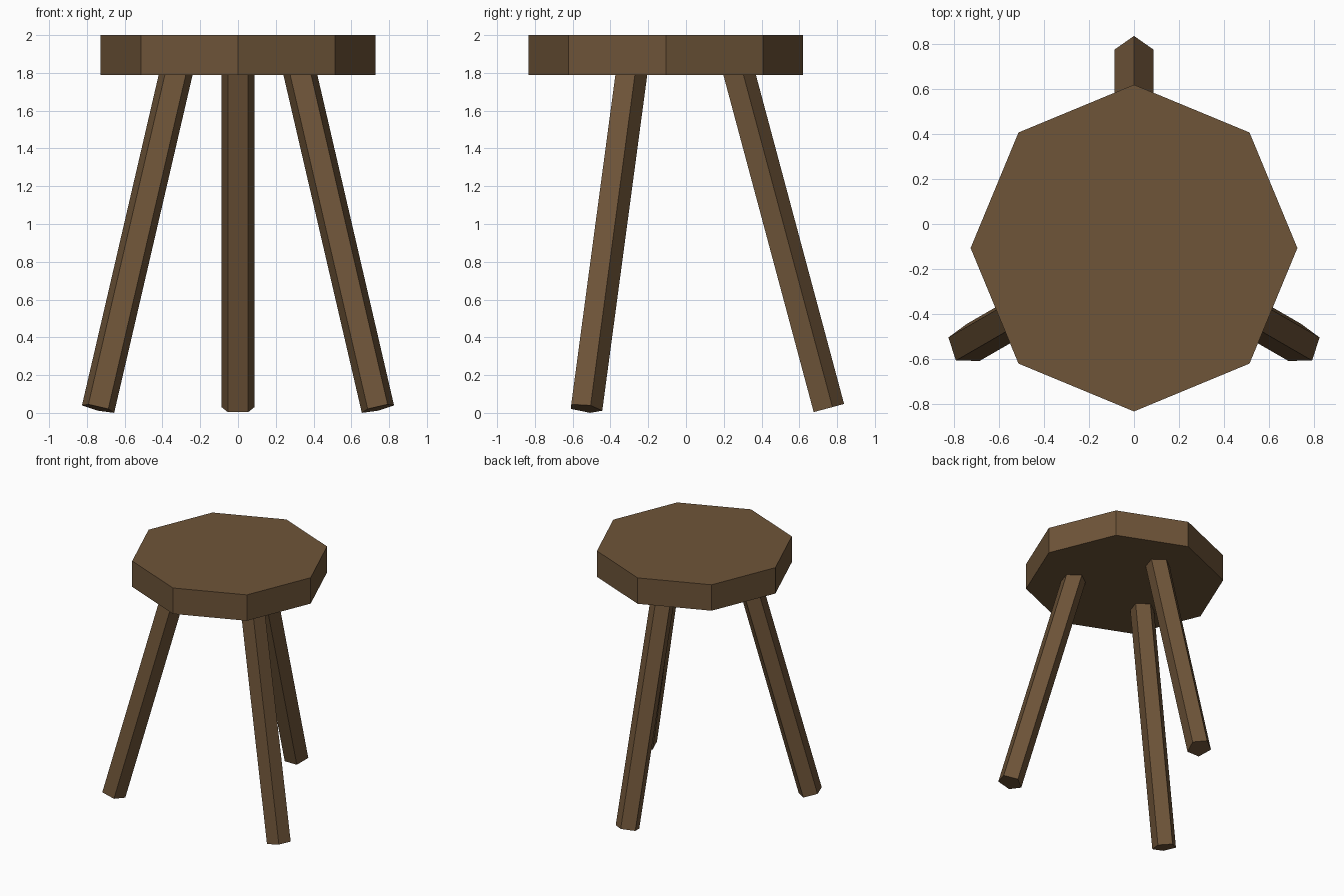
import bpy, math
from mathutils import Vector

if "Cube" in bpy.data.objects:
    bpy.data.objects.remove(bpy.data.objects["Cube"])

wood = bpy.data.materials.new("brown_wood")
wood.diffuse_color = (0.156, 0.089, 0.040, 1)
wood.use_nodes = True
wood.node_tree.nodes["Principled BSDF"].inputs["Base Color"].default_value = wood.diffuse_color

CY = -0.107                 # stool centre line in y
TILT = math.radians(15)     # outward splay of the legs


def prism(name, sides, radius, depth, centre):
    bpy.ops.mesh.primitive_cylinder_add(vertices=sides, radius=radius,
                                        depth=depth, location=centre)
    ob = bpy.context.object
    ob.name = name
    ob.data.materials.append(wood)
    return ob


# Octagonal seat slab
prism("seat", 8, 0.727, 0.21, (0, CY, 1.895))

# Three splayed five-sided legs, ends let into the seat
for name, angle in (("back_leg", 90), ("left_leg", 210), ("right_leg", 330)):
    a = math.radians(angle)
    out = Vector((math.cos(a), math.sin(a), 0))
    foot = Vector((0, CY, 0.0235)) + out * 0.855
    axis = Vector((0, 0, math.cos(TILT))) - out * math.sin(TILT)
    length = 1.92
    leg = prism(name, 5, 0.092, length, foot + axis * length / 2)
    leg.rotation_mode = 'QUATERNION'
    leg.rotation_quaternion = Vector((0, 0, 1)).rotation_difference(axis)
